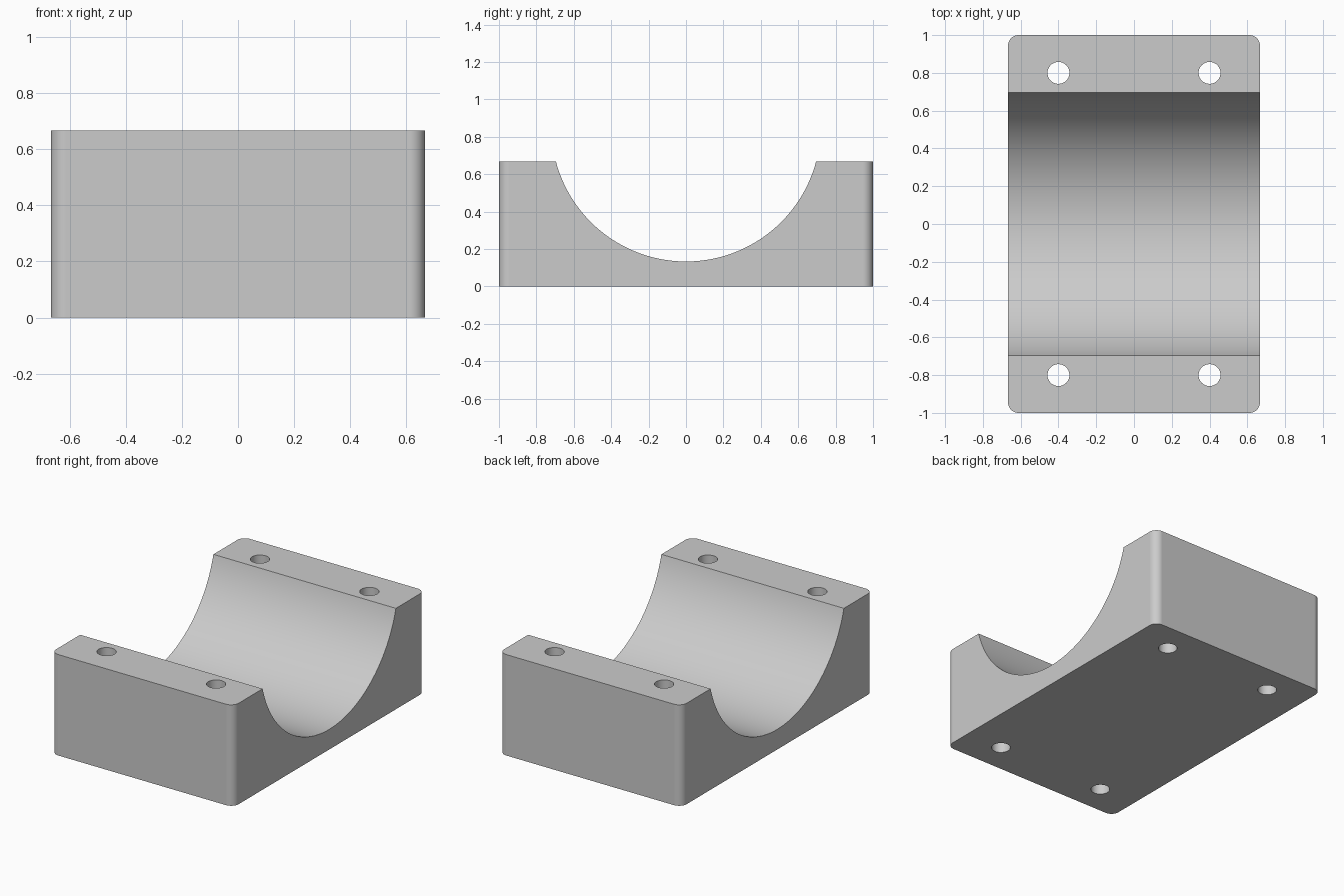
import bpy
import bmesh
import math
from mathutils import Matrix

default_cube = bpy.data.objects.get("Cube")
if default_cube:
    bpy.data.objects.remove(default_cube, do_unlink=True)

WIDTH, LENGTH, HEIGHT = 4 / 3, 2.0, 2 / 3
CORNER_RADIUS = 0.055
SADDLE_RADIUS, SADDLE_FLOOR = 0.72, 0.133
HOLE_RADIUS, HOLE_X, HOLE_Y = 0.058, 0.4, 0.8

grey = bpy.data.materials.new("plain_grey")
grey.use_nodes = True
grey.diffuse_color = (0.6, 0.6, 0.6, 1)
grey.node_tree.nodes["Principled BSDF"].inputs["Base Color"].default_value = grey.diffuse_color


def add_object(name, bm):
    mesh = bpy.data.meshes.new(name)
    bm.to_mesh(mesh)
    bm.free()
    mesh.materials.append(grey)
    obj = bpy.data.objects.new(name, mesh)
    bpy.context.collection.objects.link(obj)
    return obj


def add_cylinder(name, radius, depth, segments, matrix):
    bm = bmesh.new()
    bmesh.ops.create_cone(bm, cap_ends=True, segments=segments, radius1=radius,
                          radius2=radius, depth=depth, matrix=matrix)
    return add_object(name, bm)


# Block with rounded upright corners
bm = bmesh.new()
bmesh.ops.create_cube(bm, size=1, matrix=Matrix.Translation((0, 0, HEIGHT / 2))
                      @ Matrix.Diagonal((WIDTH, LENGTH, HEIGHT, 1)))
upright = [e for e in bm.edges if abs(e.verts[0].co.z - e.verts[1].co.z) > 0.1]
bmesh.ops.bevel(bm, geom=upright, offset=CORNER_RADIUS, segments=8,
                profile=0.5, affect='EDGES')
block = add_object("saddle_block", bm)

# Cutters for the round saddle and the four bolt holes
cutters = [add_cylinder("saddle_cutter", SADDLE_RADIUS, 2 * WIDTH, 128,
                        Matrix.Translation((0, 0, SADDLE_FLOOR + SADDLE_RADIUS))
                        @ Matrix.Rotation(math.pi / 2, 4, 'Y'))]
for x in (-HOLE_X, HOLE_X):
    for y in (-HOLE_Y, HOLE_Y):
        cutters.append(add_cylinder("bolt_hole_cutter", HOLE_RADIUS, 2 * HEIGHT, 40,
                                    Matrix.Translation((x, y, HEIGHT / 2))))

# Cut the block, then drop the cutters
bpy.ops.object.select_all(action='DESELECT')
block.select_set(True)
bpy.context.view_layer.objects.active = block
for cutter in cutters:
    cutter.hide_render = True
    cut = block.modifiers.new("cut", 'BOOLEAN')
    cut.operation = 'DIFFERENCE'
    cut.solver = 'EXACT'
    cut.object = cutter
    bpy.ops.object.modifier_apply(modifier=cut.name)
    bpy.data.objects.remove(cutter, do_unlink=True)

# Smooth curves, crisp edges and flat walls
bpy.ops.object.shade_smooth_by_angle(angle=math.radians(30))
weighted = block.modifiers.new("flat_walls", 'WEIGHTED_NORMAL')
weighted.keep_sharp = True
